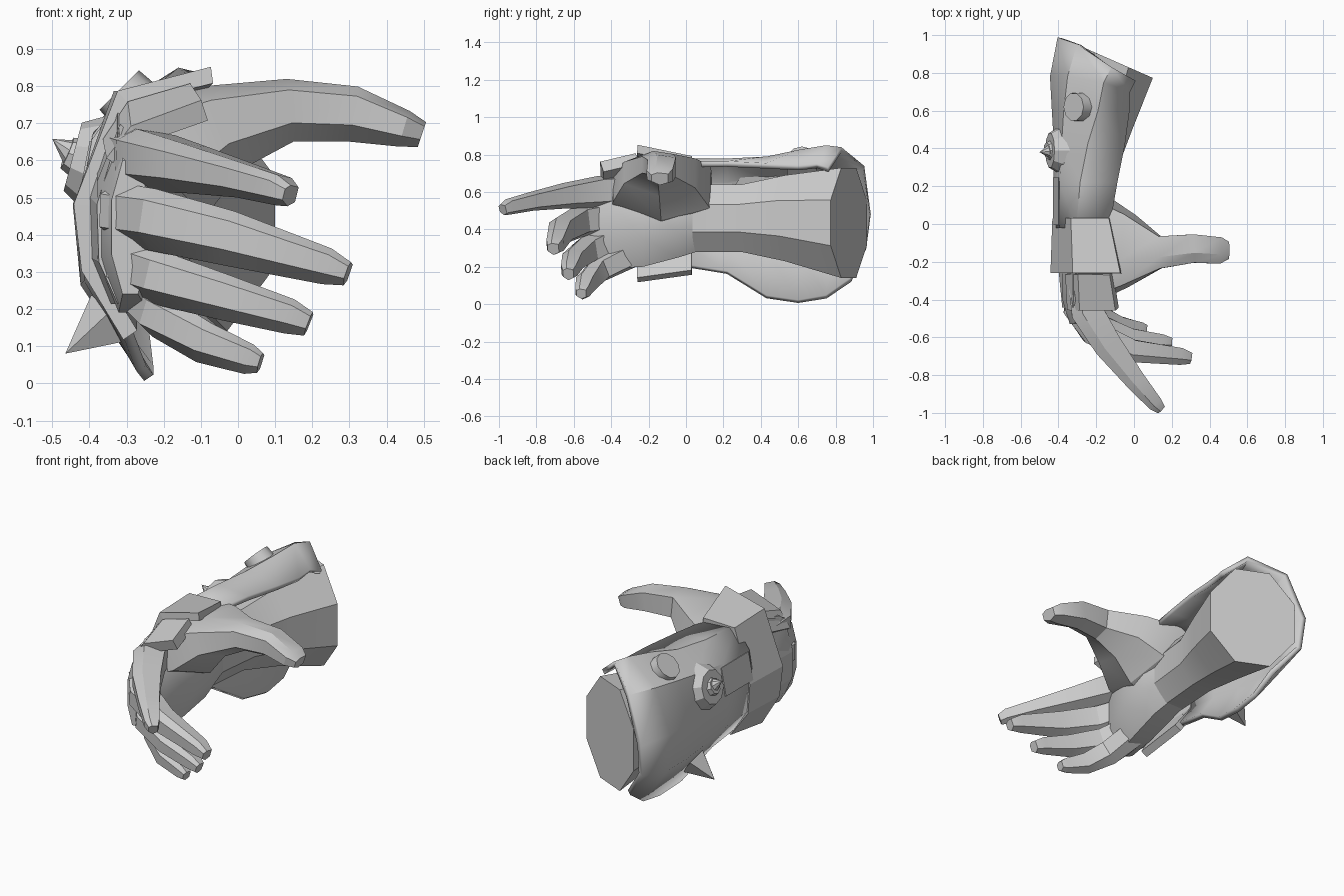
import bpy, bmesh, math
from mathutils import Vector

def finish(name, bm, angle=28):
    bmesh.ops.recalc_face_normals(bm, faces=bm.faces)
    me = bpy.data.meshes.new(name)
    bm.to_mesh(me)
    bm.free()
    ob = bpy.data.objects.new(name, me)
    bpy.context.collection.objects.link(ob)
    bpy.ops.object.select_all(action='DESELECT')
    ob.select_set(True)
    bpy.context.view_layer.objects.active = ob
    if angle:
        bpy.ops.object.shade_smooth_by_angle(angle=math.radians(angle))
    return ob

def loft(name, rings, closed=True, angle=28):
    """Skin a list of point rings; closed rings get end caps."""
    bm = bmesh.new()
    rows = [[bm.verts.new(p) for p in r] for r in rings]
    n = len(rows[0])
    for a, b in zip(rows, rows[1:]):
        for i in range(n if closed else n - 1):
            j = (i + 1) % n
            bm.faces.new((a[i], a[j], b[j], b[i]))
    if closed:
        bm.faces.new(rows[0])
        bm.faces.new(rows[-1])
    return finish(name, bm, angle)

def plate(name, rings, thick, angle=0):
    ob = loft(name, rings, False, angle)
    m = ob.modifiers.new("thickness", 'SOLIDIFY')
    m.thickness = thick
    m.offset = 0
    return ob

FINGER = [(1, -.4), (1, .65), (.3, 1), (-1, .8), (-1, -.6), (0, -1)]

def finger(name, path):
    """Path of (x, y, z, half width, half height)."""
    pts = [Vector(p[:3]) for p in path]
    rings = []
    for i, p in enumerate(path):
        t = (pts[min(i + 1, len(pts) - 1)] - pts[max(i - 1, 0)]).normalized()
        side = t.cross(Vector((0, 0, 1))).normalized()
        up = side.cross(t)
        rings.append([pts[i] + side * u * p[3] + up * v * p[4] for u, v in FINGER])
    loft(name, rings)

def cone(name, p0, p1, r0, r1, n, angle=28):
    p0, p1 = Vector(p0), Vector(p1)
    d = p1 - p0
    bm = bmesh.new()
    bmesh.ops.create_cone(bm, cap_ends=True, segments=n, radius1=r0, radius2=r1, depth=d.length)
    rot = d.to_track_quat('Z', 'Y').to_matrix()
    for v in bm.verts:
        v.co = rot @ v.co + (p0 + p1) / 2
    finish(name, bm, angle)

def oval(y, cx, cz, rx, rz, slant=0, n=8):
    ring = []
    for i in range(n):
        a = 2 * math.pi * (i + .5) / n
        dx = rx * 1.08 * math.cos(a)
        ring.append((cx + dx, y + slant * dx, cz + rz * 1.08 * math.sin(a)))
    return ring

# Forearm with slanted end
loft("forearm", [oval(.02, -.25, .46, .13, .18), oval(.3, -.23, .46, .14, .18, -.1),
                 oval(.55, -.19, .46, .18, .23, -.3), oval(.87, -.12, .435, .22, .295, -.44)])

# Palm
loft("palm", [oval(.12, -.25, .46, .11, .16), oval(-.04, -.24, .47, .14, .22),
              oval(-.23, -.25, .46, .13, .26), oval(-.4, -.28, .44, .10, .25),
              oval(-.53, -.29, .42, .05, .18)], angle=40)

# Fingers and thumb
finger("index_finger", [(-.28, -.3, .61, .07, .08), (-.25, -.46, .60, .085, .085), (-.14, -.64, .58, .075, .068),
                        (.0, -.82, .55, .055, .05), (.11, -.95, .52, .04, .042), (.14, -.98, .505, .025, .03)])
finger("middle_finger", [(-.29, -.32, .46, .06, .07), (-.3, -.45, .455, .075, .085), (-.22, -.57, .44, .068, .085),
                         (-.02, -.67, .39, .06, .075), (.24, -.70, .315, .045, .05), (.295, -.71, .295, .03, .033)])
finger("ring_finger", [(-.28, -.3, .34, .06, .07), (-.29, -.42, .32, .07, .08), (-.21, -.53, .285, .065, .075),
                       (-.03, -.605, .23, .055, .062), (.14, -.625, .18, .042, .048), (.19, -.63, .16, .028, .034)])
finger("little_finger", [(-.28, -.28, .27, .07, .07), (-.21, -.46, .185, .06, .068),
                         (-.09, -.535, .11, .05, .058), (.03, -.555, .065, .036, .042), (.06, -.56, .055, .026, .028)])
finger("thumb", [(-.28, -.13, .56, .27, .16), (-.17, -.13, .61, .26, .18), (-.03, -.14, .69, .19, .12),
                 (.14, -.15, .735, .085, .085),
                 (.31, -.13, .725, .075, .075), (.45, -.14, .685, .07, .05), (.495, -.14, .67, .045, .035)])

def at(y, pts):
    return [(x, y, z) for x, z in pts]

# Forearm armour shell flaring towards the elbow, with a low flap
plate("forearm_shell", [
    at(-.02, [(-.13, .75), (-.3, .765), (-.38, .65), (-.41, .48), (-.40, .33), (-.32, .21)]),
    at(.22, [(-.09, .75), (-.28, .765), (-.38, .66), (-.41, .48), (-.40, .31), (-.31, .17)]),
    at(.43, [(-.05, .74), (-.24, .775), (-.37, .68), (-.41, .48), (-.40, .28), (-.26, .04)]),
    at(.6, [(-.03, .73), (-.19, .81), (-.36, .70), (-.42, .48), (-.41, .27), (-.24, .015)]),
    [(-.03, .7, .74), (-.16, .75, .835), (-.34, .78, .72), (-.43, .78, .48), (-.41, .77, .27), (-.24, .75, .04)],
    [(.0, .76, .72), (-.12, .83, .825), (-.29, .95, .73), (-.39, .985, .48), (-.38, .96, .3), (-.25, .88, .13)],
], .03, 35)

# Wrist band over the back of the hand
plate("wrist_band", [
    at(.03, [(-.13, .77), (-.32, .77), (-.41, .48), (-.40, .32), (-.29, .17)]),
    at(-.26, [(-.07, .83), (-.31, .77), (-.42, .48), (-.40, .31), (-.29, .13)]),
], .045)

# Knuckle plates
plate("hand_back_plate", [
    at(-.24, [(-.31, .73), (-.385, .5), (-.38, .34), (-.33, .22)]),
    at(-.44, [(-.31, .66), (-.365, .48), (-.36, .33), (-.31, .22)]),
], .03)
plate("thumb_side_plate", [
    at(-.26, [(-.12, .78), (-.28, .735), (-.34, .64)]),
    at(-.45, [(-.09, .735), (-.27, .67), (-.33, .59)]),
], .06)

# Spiked disc, knob and lower spike
cone("disc", (-.37, .39, .59), (-.445, .39, .61), .14, .095, 10)
cone("disc_spike_collar", (-.43, .39, .607), (-.46, .387, .62), .055, .045, 8)
cone("disc_spike", (-.445, .385, .62), (-.5, .38, .658), .04, 0, 8, 0)
cone("knob", (-.23, .62, .7), (-.32, .62, .79), .085, .075, 10, 40)
cone("lower_spike", (-.345, .42, .17), (-.465, .4, .08), .085, 0, 5, 0)

# Raised rectangular panel on the shell
bm = bmesh.new()
bmesh.ops.create_cube(bm, size=1)
panel = finish("raised_panel", bm, 0)
panel.scale = (.04, .25, .16)
panel.location = (-.395, .12, .57)
panel.rotation_euler = (0, math.radians(11), 0)
